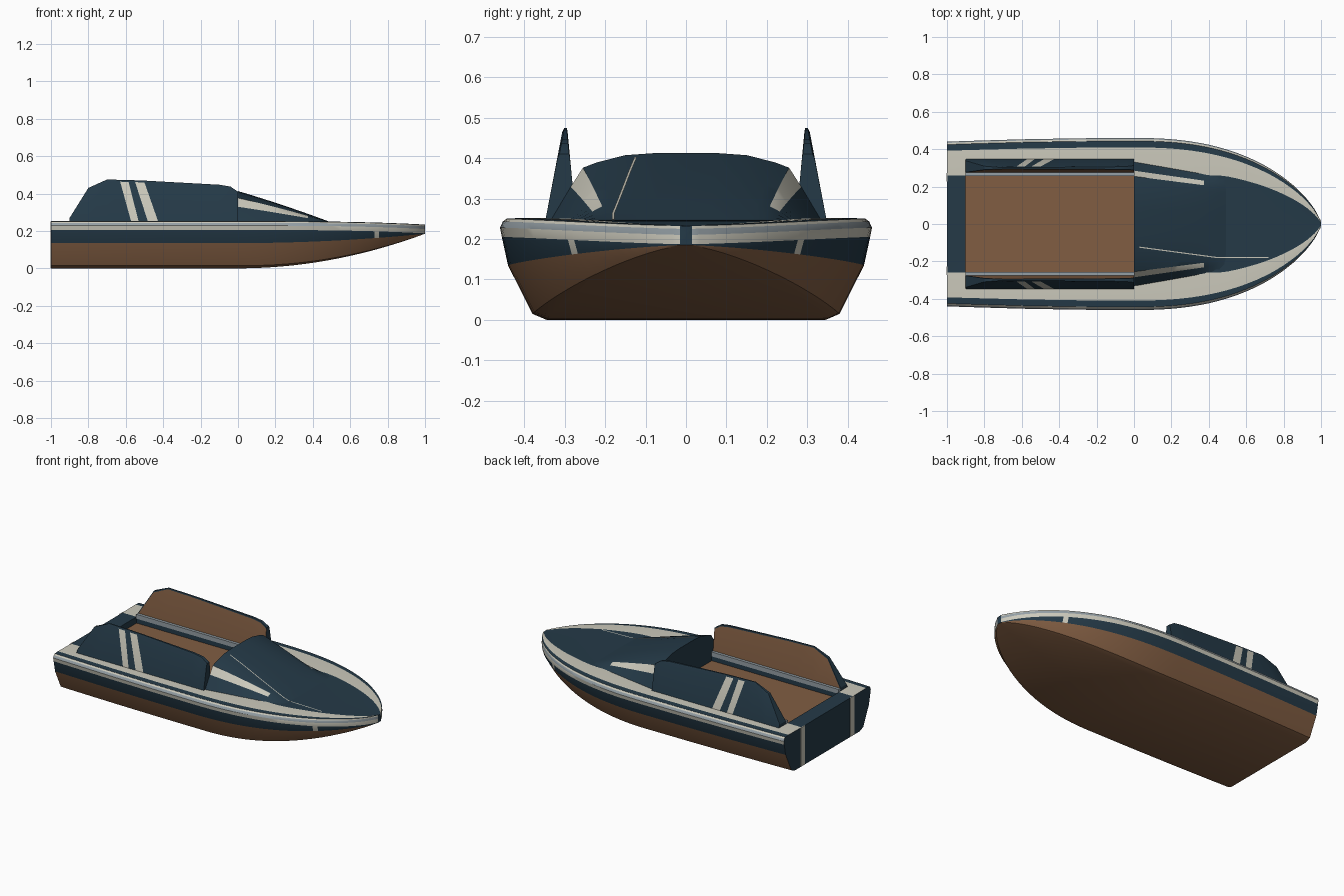
import bpy, bmesh

if "Cube" in bpy.data.objects:
    bpy.data.objects.remove(bpy.data.objects["Cube"])


def material(name, rgb):
    m = bpy.data.materials.new(name)
    m.use_nodes = True
    m.diffuse_color = (*rgb, 1)
    m.node_tree.nodes["Principled BSDF"].inputs["Base Color"].default_value = (*rgb, 1)
    return m


MATS = [material("navy", (0.018, 0.042, 0.064)),
        material("wood brown", (0.22, 0.11, 0.055)),
        material("cream", (0.6, 0.585, 0.5)),
        material("steel grey", (0.3, 0.35, 0.38))]
NAVY, BROWN, CREAM, GREY = range(4)


def finish(name, bm, smooth=True, fix_normals=True):
    if fix_normals:
        bmesh.ops.recalc_face_normals(bm, faces=bm.faces)
    me = bpy.data.meshes.new(name)
    bm.to_mesh(me)
    bm.free()
    for m in MATS:
        me.materials.append(m)
    ob = bpy.data.objects.new(name, me)
    bpy.context.collection.objects.link(ob)
    if smooth:
        bpy.ops.object.select_all(action='DESELECT')
        ob.select_set(True)
        bpy.context.view_layer.objects.active = ob
        bpy.ops.object.shade_smooth_by_angle(angle=0.5)
    return ob


def loft(rings, colour, closed=True, caps=(None, None)):
    """Skin rings of points; colour(i, j) gives a material, or None for a hole."""
    bm = bmesh.new()
    vs = [[bm.verts.new(p) for p in r] for r in rings]
    n = len(vs[0])
    for i in range(len(vs) - 1):
        for j in range(n if closed else n - 1):
            c = colour(i, j)
            if c is not None:
                k = (j + 1) % n
                f = bm.faces.new((vs[i][j], vs[i][k], vs[i + 1][k], vs[i + 1][j]))
                f.material_index = c
    for ring, c in zip((vs[0], vs[-1]), caps):
        if c is not None:
            bm.faces.new(ring).material_index = c
    return bm


def box(name, lo, hi, mat):
    bm = bmesh.new()
    bmesh.ops.create_cube(bm, size=1)
    for v in bm.verts:
        v.co = [(a + b) / 2 + c * (b - a) for a, b, c in zip(lo, hi, v.co)]
    for f in bm.faces:
        f.material_index = mat
    return finish(name, bm, smooth=False)


def interp(x, pts):
    for (a, p), (b, q) in zip(pts, pts[1:]):
        if x <= b:
            return p + (q - p) * (x - a) / (b - a)
    return pts[-1][1]


# Hull and deck
def half_beam(x):
    if x < 0:
        return 0.46 - 0.02 * x * x
    return max(0.015, 0.46 * max(0, 1 - x ** 2.4) ** 0.7)


def hull_half(x):
    w, t = half_beam(x), max(x, 0)
    keel, drop = 0.185 * t * t, 0.018 * t ** 3
    return [(0, keel), (0.75 * w, keel), (0.826 * w, keel + 0.015 * (1 - t)),
            (0.957 * w, 0.135 + 0.05 * t * t), (0.99 * w, 0.205 - drop),
            (w, 0.228 - drop), (0.985 * w, 0.243 - drop), (0.965 * w, 0.25 - drop),
            (0.89 * w, 0.252 - drop), (min(0.26, 0.64 * w), 0.25 - drop),
            (0, 0.25 - drop)]


def hull_ring(x):
    half = hull_half(x)
    return [(x, y, z) for y, z in half] + [(x, -y, z) for y, z in half[-2:0:-1]]


stations = [-1, -0.9, -0.6, -0.3] + [i / 20 for i in range(18)] + \
    [0.73, 0.755, 0.875, 0.9, 0.925, 0.95, 0.965, 0.98, 0.99, 1]
stations = sorted(stations)
BANDS = [BROWN, BROWN, BROWN, NAVY, CREAM, GREY, CREAM, NAVY, CREAM, NAVY]


def hull_colour(i, j):
    j = j if j < 10 else 19 - j
    mid = (stations[i] + stations[i + 1]) / 2
    if j == 9 and -0.9 < mid < 0:
        return None                      # cockpit opening
    if j == 3 and 0.73 < mid < 0.755:
        return CREAM                     # bow mark
    return BANDS[j]


finish("hull", loft([hull_ring(x) for x in stations], hull_colour, caps=(NAVY, NAVY)))

# Transom stripes
for side, name in ((1, "left"), (-1, "right")):
    y = side * 0.25
    box("transom_stripe_" + name, (-1.003, y - 0.022, 0.003), (-0.998, y + 0.022, 0.251), CREAM)

# Sunken cockpit: navy sides, wooden floor
bm = bmesh.new()
bmesh.ops.create_cube(bm, size=1)
for v in bm.verts:
    v.co = (-0.45 + v.co.x * 0.9, v.co.y * 0.52, 0.23 + v.co.z * 0.04)
bmesh.ops.delete(bm, geom=[f for f in bm.faces if f.normal.z > 0.5], context='FACES_ONLY')
for f in bm.faces:
    f.material_index = BROWN if f.normal.z < -0.5 else NAVY
bmesh.ops.reverse_faces(bm, faces=bm.faces)
finish("cockpit_well", bm, smooth=False, fix_normals=False)

# Cockpit side walls, with two slanted stripes outside and wood inside
TOP = [(-0.9, 0.27), (-0.8, 0.43), (-0.7, 0.475), (-0.52, 0.47), (-0.1, 0.447),
       (-0.04, 0.437), (0, 0.41)]
COLUMNS = [(-0.9, -0.9), (-0.8, -0.8), (-0.7, -0.7), (-0.57, -0.63), (-0.53, -0.585),
           (-0.48, -0.55), (-0.425, -0.5), (-0.1, -0.1), (-0.04, -0.04), (0, 0)]


def wall_ring(low, high, side):
    z = interp(high, TOP)
    t = (z - 0.245) / 0.23
    outer, inner = 0.348 - 0.042 * t, 0.272 + 0.021 * t
    ring = [(low, 0.348, 0.245), (high, outer, z - 0.01), (high, outer - 0.005, z),
            (high, inner + 0.002, z), (high, inner, z - 0.008), (low, 0.272, 0.245)]
    return [(x, side * y, h) for x, y, h in ring]


def wall_colour(i, j):
    if j == 0:
        return CREAM if i in (3, 5) else NAVY
    return BROWN if j == 4 else NAVY


for side, name in ((1, "left"), (-1, "right")):
    rings = [wall_ring(a, b, side) for a, b in COLUMNS]
    finish("cockpit_wall_" + name, loft(rings, wall_colour, caps=(NAVY, NAVY)))
    lo, hi = sorted((side * 0.256, side * 0.276))
    box("cockpit_rail_" + name, (-0.9, lo, 0.24), (0, hi, 0.268), GREY)

# Raised fairing ahead of the cockpit
PROFILE = [(0, 1), (0.08, 0.995), (0.15, 0.965), (0.22, 0.86), (0.255, 0.78),
           (0.285, 0.5), (0.335, 0)]
LENGTH, BASE = 0.5, 0.245


def fairing_size(x):
    t = x / LENGTH
    return 1 - 0.25 * t, 0.168 * (1 - t) * (1 + 0.12 * t)


def fairing_ring(x):
    s, h = fairing_size(x)
    half = [(y * s, BASE + f * h) for y, f in PROFILE]
    return [(x, -y, z) for y, z in half[:0:-1]] + [(x, y, z) for y, z in half]


rings = [fairing_ring(LENGTH * i / 12) for i in range(13)]
finish("fairing", loft(rings, lambda i, j: CREAM if j in (1, 10) and i < 9 else NAVY,
                       closed=False, caps=(NAVY, None)))


# Thin painted line running along the fairing and foredeck
def line_ring(x):
    y = 0.12 + 0.06 * min(x / 0.45, 1)
    z = hull_half(x)[-1][1]
    if x < LENGTH:
        s, h = fairing_size(x)
        z = max(z, BASE + h * interp(y / s, PROFILE))
    return [(x, -y - 0.003, z + 0.003), (x, -y + 0.003, z + 0.003)]


line = loft([line_ring(0.03 + 0.03 * i) for i in range(24)], lambda i, j: CREAM, closed=False)
finish("foredeck_line", line)
